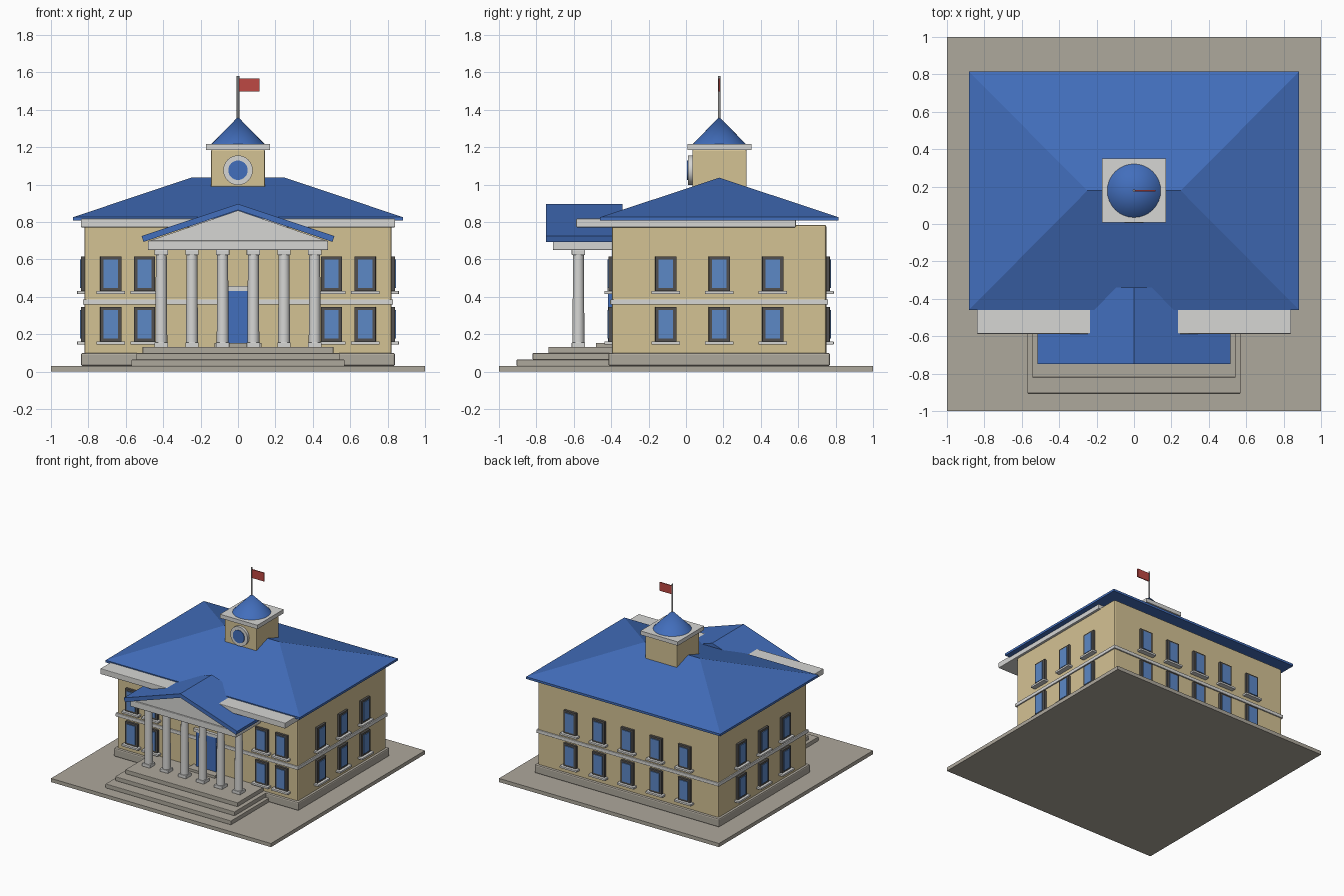
import bpy, bmesh, math

if "Cube" in bpy.data.objects:
    bpy.data.objects.remove(bpy.data.objects["Cube"])


def material(name, rgb):
    m = bpy.data.materials.new(name)
    m.diffuse_color = [(c / 255 / 12.92 if c < 11 else ((c / 255 + 0.055) / 1.055) ** 2.4)
                       for c in rgb] + [1]
    m.use_nodes = True
    m.node_tree.nodes["Principled BSDF"].inputs["Base Color"].default_value = m.diffuse_color
    return m


TAN = material("tan wall", (212, 194, 148))
WHITE = material("white trim", (214, 214, 212))
BLUE = material("roof blue", (66, 110, 188))
GLASS = material("window blue", (92, 136, 198))
STONE = material("stone", (174, 168, 156))
DARK = material("dark frame", (82, 80, 78))
RED = material("flag red", (190, 72, 68))
METAL = material("pole grey", (150, 150, 150))


def finish(name, bm, mat, bevel=0.0, smooth=False):
    bmesh.ops.recalc_face_normals(bm, faces=bm.faces)
    me = bpy.data.meshes.new(name)
    bm.to_mesh(me)
    bm.free()
    me.materials.append(mat)
    ob = bpy.data.objects.new(name, me)
    bpy.context.collection.objects.link(ob)
    if bevel:
        mod = ob.modifiers.new("soft edges", 'BEVEL')
        mod.width, mod.segments = bevel, 2
    if smooth:
        bpy.ops.object.select_all(action='DESELECT')
        ob.select_set(True)
        bpy.context.view_layer.objects.active = ob
        bpy.ops.object.shade_smooth_by_angle(angle=math.radians(40))
    return ob


def box(name, x, y, z, mat, bevel=0.0):
    """Box from (min, max) ranges."""
    bm = bmesh.new()
    bmesh.ops.create_cube(bm, size=1)
    for v in bm.verts:
        v.co = [r[0] + (c + 0.5) * (r[1] - r[0]) for r, c in zip((x, y, z), v.co)]
    return finish(name, bm, mat, bevel)


def cone(name, r1, r2, z0, z1, x, y, mat, sides=32):
    bm = bmesh.new()
    bmesh.ops.create_cone(bm, cap_ends=True, segments=sides, radius1=r1, radius2=r2, depth=z1 - z0)
    bmesh.ops.translate(bm, verts=bm.verts, vec=(x, y, (z0 + z1) / 2))
    return finish(name, bm, mat, smooth=True)


def disc(name, r, y0, y1, z, mat):
    """Round plate facing the front."""
    ob = cone(name, r, r, -(y1 - y0) / 2, (y1 - y0) / 2, 0, 0, mat)
    ob.rotation_euler.x = math.pi / 2
    ob.location = (0, (y0 + y1) / 2, z)


def extrude(name, profile, y0, y1, mat):
    """Extrude an x-z outline along y."""
    bm = bmesh.new()
    face = bm.faces.new([bm.verts.new((x, y0, z)) for x, z in profile])
    new = bmesh.ops.extrude_face_region(bm, geom=[face])["geom"]
    bmesh.ops.translate(bm, verts=[g for g in new if isinstance(g, bmesh.types.BMVert)],
                        vec=(0, y1 - y0, 0))
    return finish(name, bm, mat)


def on_wall(name, axis, sign, wall, along, half, out, z, mat, bevel=0.0):
    """Plate standing out from a wall plane."""
    depth = sorted((wall - sign * 0.01, wall + sign * out))
    width = (along - half, along + half)
    x, y = (depth, width) if axis == 0 else (width, depth)
    box(name, x, y, z, mat, bevel)


def window(axis, sign, wall, along, z):
    on_wall("window_frame", axis, sign, wall, along, 0.057, 0.019, (z, z + 0.187), DARK, 0.003)
    on_wall("window_glass", axis, sign, wall, along, 0.038, 0.025, (z + 0.017, z + 0.17), GLASS)
    on_wall("window_sill", axis, sign, wall, along, 0.076, 0.04, (z - 0.015, z + 0.001), WHITE, 0.002)


# Ground slab, foundation and main block
MID = 0.178
box("ground_slab", (-1, 1), (-1, 1), (0, 0.03), STONE)
box("foundation", (-0.84, 0.84), (-0.415, 0.77), (0.03, 0.1), STONE, 0.01)
box("main_block", (-0.82, 0.82), (-0.395, 0.75), (0.09, 0.785), TAN, 0.01)
box("belt_course", (-0.83, 0.83), (-0.405, 0.76), (0.358, 0.386), WHITE, 0.004)
box("cornice", (-0.84, 0.84), (-0.587, 0.587), (0.772, 0.818), WHITE, 0.004)

# Hipped main roof with a thin eave
bm = bmesh.new()
rings = [[bm.verts.new((sx * 0.882, MID + sy * 0.637, z))
          for sx, sy in ((-1, -1), (1, -1), (1, 1), (-1, 1))] for z in (0.808, 0.826)]
low, top = rings
left, right = (bm.verts.new((s * 0.25, MID, 1.037)) for s in (-1, 1))
bm.faces.new(low)
for i in range(4):
    j = (i + 1) % 4
    bm.faces.new((low[i], low[j], top[j], top[i]))
for f in ((top[0], top[1], right, left), (top[1], top[2], right),
          (top[2], top[3], left, right), (top[3], top[0], left)):
    bm.faces.new(f)
finish("main_roof", bm, BLUE)

# Two storeys of windows
for z in (0.16, 0.43):
    for x in (-0.68, -0.5, 0.5, 0.68):
        window(1, -1, -0.395, x, z)
    for i in range(-2, 3):
        window(1, 1, 0.75, i * 0.26, z)
    for s in (-1, 1):
        for i in (-1, 0, 1):
            window(0, s, s * 0.82, MID + i * 0.286, z)

# Entrance door with lintel and doorstep
on_wall("door", 1, -1, -0.395, 0, 0.09, 0.022, (0.148, 0.432), BLUE)
on_wall("door_lintel", 1, -1, -0.395, 0, 0.112, 0.025, (0.432, 0.457), WHITE)
box("doorstep", (-0.125, 0.125), (-0.48, -0.39), (0.128, 0.152), STONE)

# Entrance steps
for half, front, z0 in ((0.57, -0.905, 0.03), (0.543, -0.82, 0.065), (0.51, -0.735, 0.098)):
    box("step", (-half, half), (front, -0.39), (z0, z0 + 0.034), STONE, 0.003)

# Portico columns
for i in range(6):
    x, y = (i - 2.5) * 0.164, -0.575
    box("column_base", (x - 0.036, x + 0.036), (y - 0.036, y + 0.036), (0.13, 0.156), WHITE, 0.003)
    cone("column_shaft", 0.032, 0.029, 0.155, 0.625, x, y, WHITE, 24)
    box("column_capital", (x - 0.036, x + 0.036), (y - 0.036, y + 0.036), (0.623, 0.652), WHITE, 0.003)

# Portico beam, pediment and gable roof
box("portico_beam", (-0.482, 0.482), (-0.712, -0.39), (0.65, 0.7), WHITE, 0.005)
extrude("pediment", [(-0.475, 0.699), (0.475, 0.699), (0, 0.862)], -0.7, -0.39, WHITE)
extrude("portico_roof", [(-0.505, 0.694), (0, 0.864), (0.505, 0.694),
                         (0.515, 0.725), (0, 0.897), (-0.515, 0.725)], -0.748, -0.34, BLUE)

# Clock tower
box("tower", (-0.144, 0.144), (MID - 0.144, MID + 0.146), (0.9, 1.186), TAN, 0.006)
disc("clock_rim", 0.079, 0.012, 0.05, 1.077, WHITE)
disc("clock_face", 0.052, 0.006, 0.03, 1.077, BLUE)
box("tower_cornice", (-0.17, 0.17), (MID - 0.17, MID + 0.172), (1.184, 1.216), WHITE)
cone("tower_roof", 0.144, 0.0, 1.215, 1.362, 0, MID, BLUE)

# Flag on its pole
cone("flag_pole", 0.007, 0.007, 1.34, 1.58, 0, MID, METAL, 12)
box("flag", (0.005, 0.115), (MID - 0.004, MID + 0.004), (1.497, 1.567), RED)
